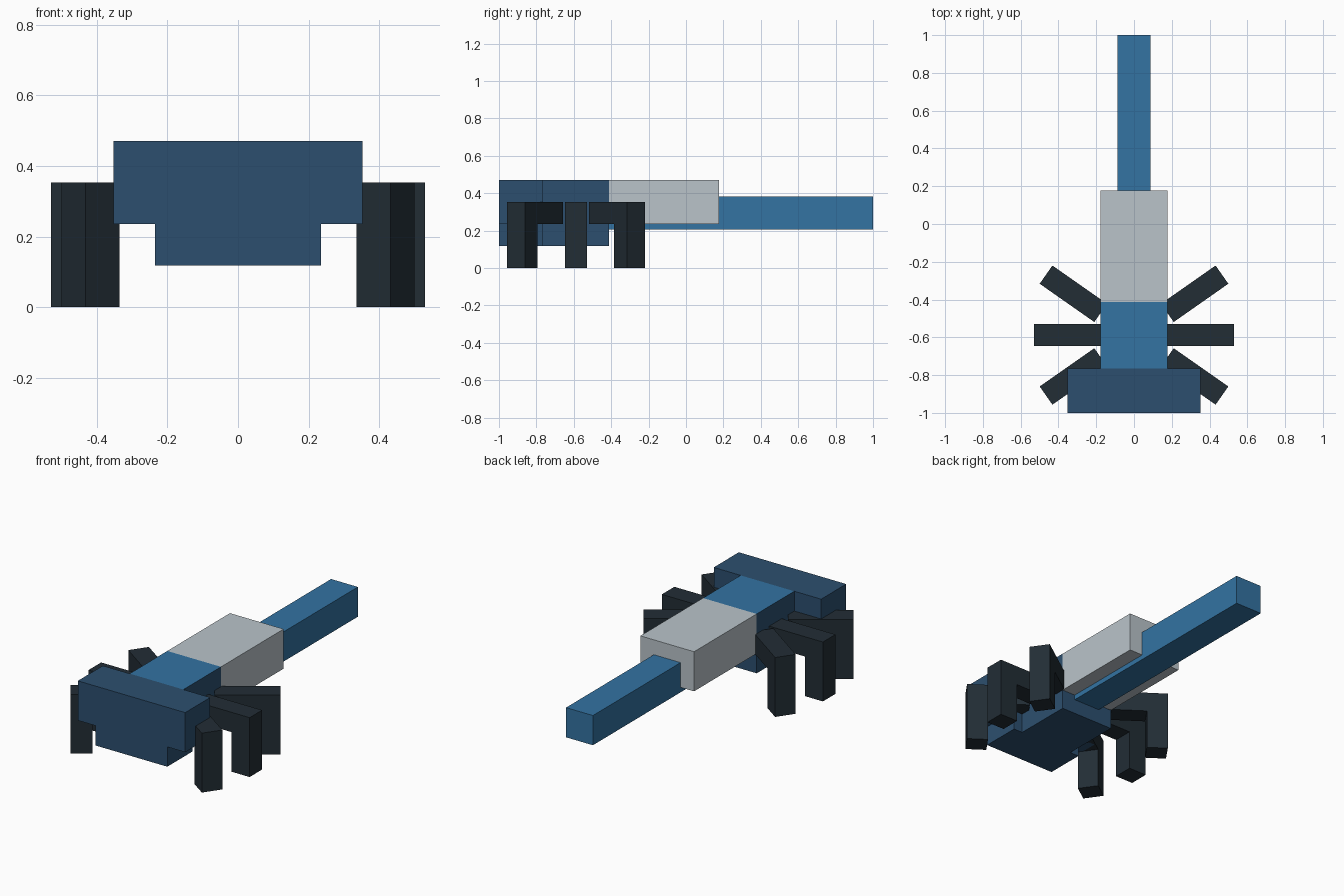
import bpy, bmesh, math
from mathutils import Matrix, Vector

cube = bpy.data.objects.get("Cube")
if cube:
    bpy.data.objects.remove(cube, do_unlink=True)

U = 1 / 17  # one block unit


def material(name, hex_code):
    rgb = [int(hex_code[i:i + 2], 16) / 255 for i in (0, 2, 4)]
    lin = [c / 12.92 if c <= 0.04045 else ((c + 0.055) / 1.055) ** 2.4 for c in rgb]
    mat = bpy.data.materials.new(name)
    mat.use_nodes = True
    mat.diffuse_color = (*lin, 1)
    bsdf = next(n for n in mat.node_tree.nodes if n.type == 'BSDF_PRINCIPLED')
    bsdf.inputs["Base Color"].default_value = (*lin, 1)
    return mat


navy = material("navy", "2c4f6f")
blue = material("blue", "3373a2")
grey = material("pale grey", "bac4ca")
dark = material("charcoal", "222d35")


def finish(name, bm, *mats):
    bmesh.ops.recalc_face_normals(bm, faces=bm.faces)
    mesh = bpy.data.meshes.new(name)
    bm.to_mesh(mesh)
    bm.free()
    for m in mats:
        mesh.materials.append(m)
    obj = bpy.data.objects.new(name, mesh)
    bpy.context.collection.objects.link(obj)
    return obj


def box(name, half_x, y, z, *mats):
    """Box centred on x = 0, in block units; a second material paints the top."""
    bm = bmesh.new()
    size = Vector((2 * half_x, y[1] - y[0], z[1] - z[0])) * U
    centre = Vector((0, sum(y) / 2, sum(z) / 2)) * U
    bmesh.ops.create_cube(bm, size=1, matrix=Matrix.Translation(centre) @ Matrix.Diagonal((*size, 1)))
    bm.normal_update()
    if len(mats) > 1:
        for f in bm.faces:
            f.material_index = int(f.normal.z > 0.5)
    return finish(name, bm, *mats)


def leg(name, side, pivot_y, angle):
    """L-shaped leg: a bar reaching outward with a foot going down at its end."""
    bm = bmesh.new()
    profile = [(0, 6), (6, 6), (6, 0), (4, 0), (4, 4), (0, 4)]
    face = bm.faces.new([bm.verts.new((x * U, -U, z * U)) for x, z in profile])
    ext = bmesh.ops.extrude_face_region(bm, geom=[face])
    moved = [v for v in ext["geom"] if isinstance(v, bmesh.types.BMVert)]
    bmesh.ops.translate(bm, verts=moved, vec=(0, 2 * U, 0))
    place = (Matrix.Diagonal((side, 1, 1, 1))
             @ Matrix.Translation((3 * U, pivot_y * U, 0))
             @ Matrix.Rotation(math.radians(angle), 4, 'Z'))
    bmesh.ops.transform(bm, matrix=place, verts=bm.verts)
    return finish(name, bm, dark)


# Head: wide upper block over a narrower jaw
box("head", 6, (-17, -13), (4, 8), navy)
box("jaw", 4, (-17, -13), (2, 4), navy)

# Body: navy sides with a blue back
box("thorax", 3, (-13, -7), (4, 8), navy, blue)
box("belly", 3, (-13, -7), (2, 4), navy)

# Pale rear shell with the long tail running through it
box("rear_shell", 3, (-7, 3), (4, 8), grey)
box("tail", 1.5, (-7.2, 17), (3.5, 6.5), blue)

# Three legs on each side, the outer pairs splayed
for label, side in (("left", 1), ("right", -1)):
    for part, y, angle in (("front", -12, -35), ("middle", -10, 0), ("rear", -8, 35)):
        leg(f"{part}_leg_{label}", side, y, angle)
